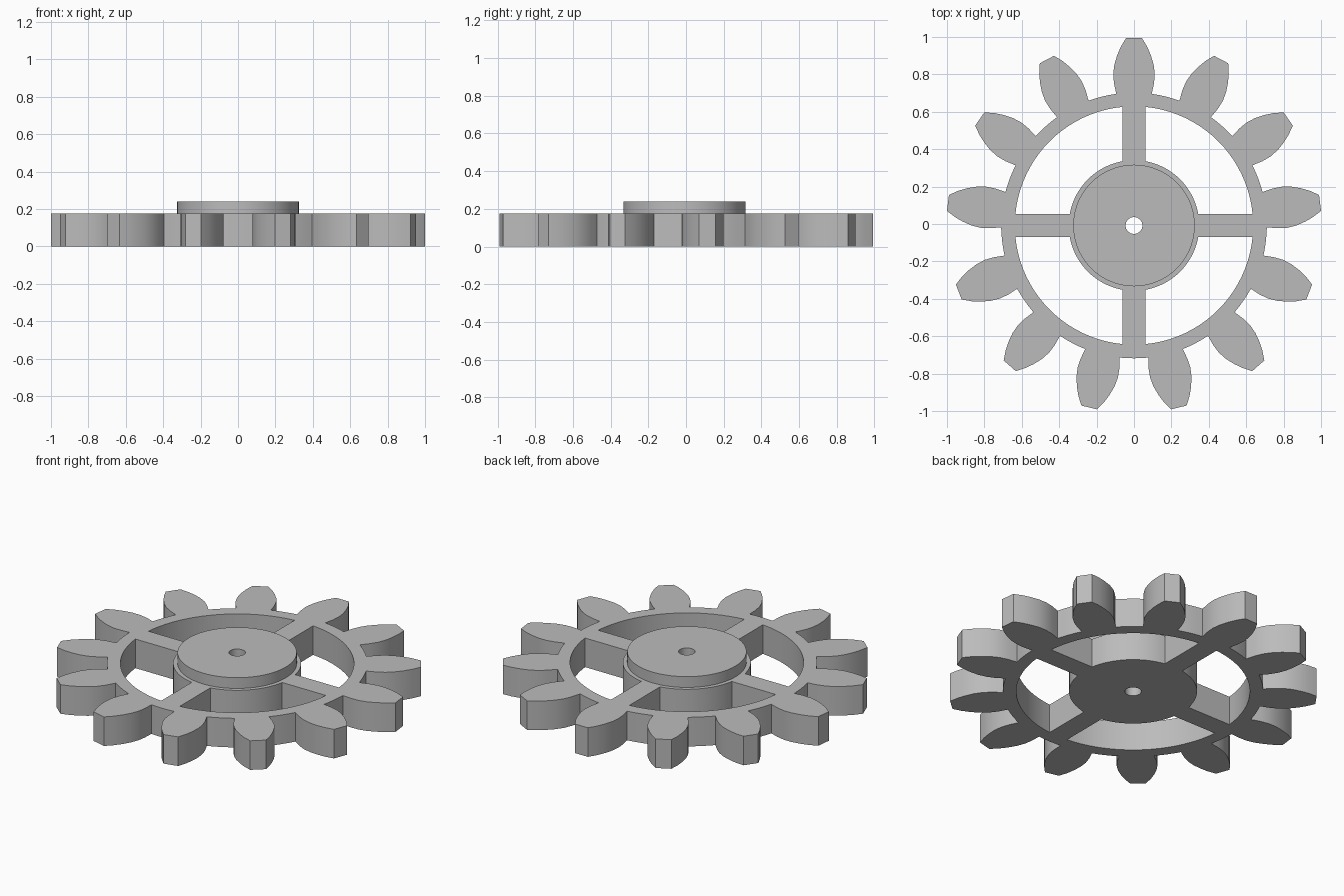
import bpy, bmesh
from math import sin, cos, pi, asin, atan2

cube = bpy.data.objects.get("Cube")
if cube:
    bpy.data.objects.remove(cube, do_unlink=True)

TEETH = 13
CENTRE_Y = -0.008
ROOT_R, RIM_R, HUB_R, CAP_R, BORE_R = 0.71, 0.637, 0.349, 0.325, 0.045
SPOKE_HALF = 0.062
BODY_TOP, CAP_TOP = 0.175, 0.24

grey = bpy.data.materials.new("plain grey")
grey.use_nodes = True
grey.diffuse_color = (0.5, 0.5, 0.5, 1)
grey.node_tree.nodes["Principled BSDF"].inputs["Base Color"].default_value = (0.5, 0.5, 0.5, 1)


def arc(radius, start, end, steps):
    angles = [start + (end - start) * i / steps for i in range(steps + 1)]
    return [(radius * cos(a), radius * sin(a)) for a in angles]


def circle(radius, steps):
    return arc(radius, 0, 2 * pi, steps)[:-1]


def plate(name, loops, bottom, top):
    """Flat plate from an outline and its holes, extruded between two heights."""
    curve = bpy.data.curves.new(name + "_outline", "CURVE")
    curve.dimensions = "2D"
    curve.fill_mode = "BOTH"
    curve.extrude = (top - bottom) / 2
    for loop in loops:
        spline = curve.splines.new("POLY")
        spline.points.add(len(loop) - 1)
        for point, (x, y) in zip(spline.points, loop):
            point.co = (x, y, 0, 1)
        spline.use_cyclic_u = True
    helper = bpy.data.objects.new(name + "_outline", curve)
    bpy.context.collection.objects.link(helper)
    bpy.context.view_layer.update()
    mesh = bpy.data.meshes.new_from_object(helper.evaluated_get(bpy.context.evaluated_depsgraph_get()))
    bpy.data.objects.remove(helper, do_unlink=True)

    bm = bmesh.new()
    bm.from_mesh(mesh)
    bmesh.ops.remove_doubles(bm, verts=bm.verts, dist=0.0001)
    bmesh.ops.recalc_face_normals(bm, faces=bm.faces)
    bm.to_mesh(mesh)
    bm.free()
    mesh.name = name
    mesh.materials.clear()
    mesh.materials.append(grey)

    obj = bpy.data.objects.new(name, mesh)
    bpy.context.collection.objects.link(obj)
    obj.location = (0, CENTRE_Y, (bottom + top) / 2)
    bpy.ops.object.select_all(action="DESELECT")
    obj.select_set(True)
    bpy.context.view_layer.objects.active = obj
    bpy.ops.object.shade_smooth_by_angle(angle=0.4)
    return obj


# Tooth flank as (radius, half width), from root to tip
flank = [(0.704, 0.095), (0.76, 0.107), (0.81, 0.111), (0.86, 0.105),
         (0.91, 0.09), (0.955, 0.071), (1.002, 0.043)]
tooth = [(r, -w) for r, w in flank] + [(r, w) for r, w in reversed(flank)]
root_angle = atan2(flank[0][1], flank[0][0])

# Toothed outline, one tooth pointing to the back
outline = []
for i in range(TEETH):
    a = pi / 2 + i * 2 * pi / TEETH
    outline += [(r * cos(a) - t * sin(a), r * sin(a) + t * cos(a)) for r, t in tooth]
    outline += arc(ROOT_R, a + root_angle, a + 2 * pi / TEETH - root_angle, 4)[1:-1]

# Four windows that leave the spokes between them
windows = []
for i in range(4):
    q = i * pi / 2
    outer, inner = asin(SPOKE_HALF / RIM_R), asin(SPOKE_HALF / HUB_R)
    windows.append(arc(RIM_R, q + outer, q + pi / 2 - outer, 20)
                   + arc(HUB_R, q + pi / 2 - inner, q + inner, 16))

plate("gear_body", [outline, circle(BORE_R, 32)] + windows, 0, BODY_TOP)
plate("hub_cap", [circle(CAP_R, 72), circle(BORE_R, 32)], BODY_TOP, CAP_TOP)
